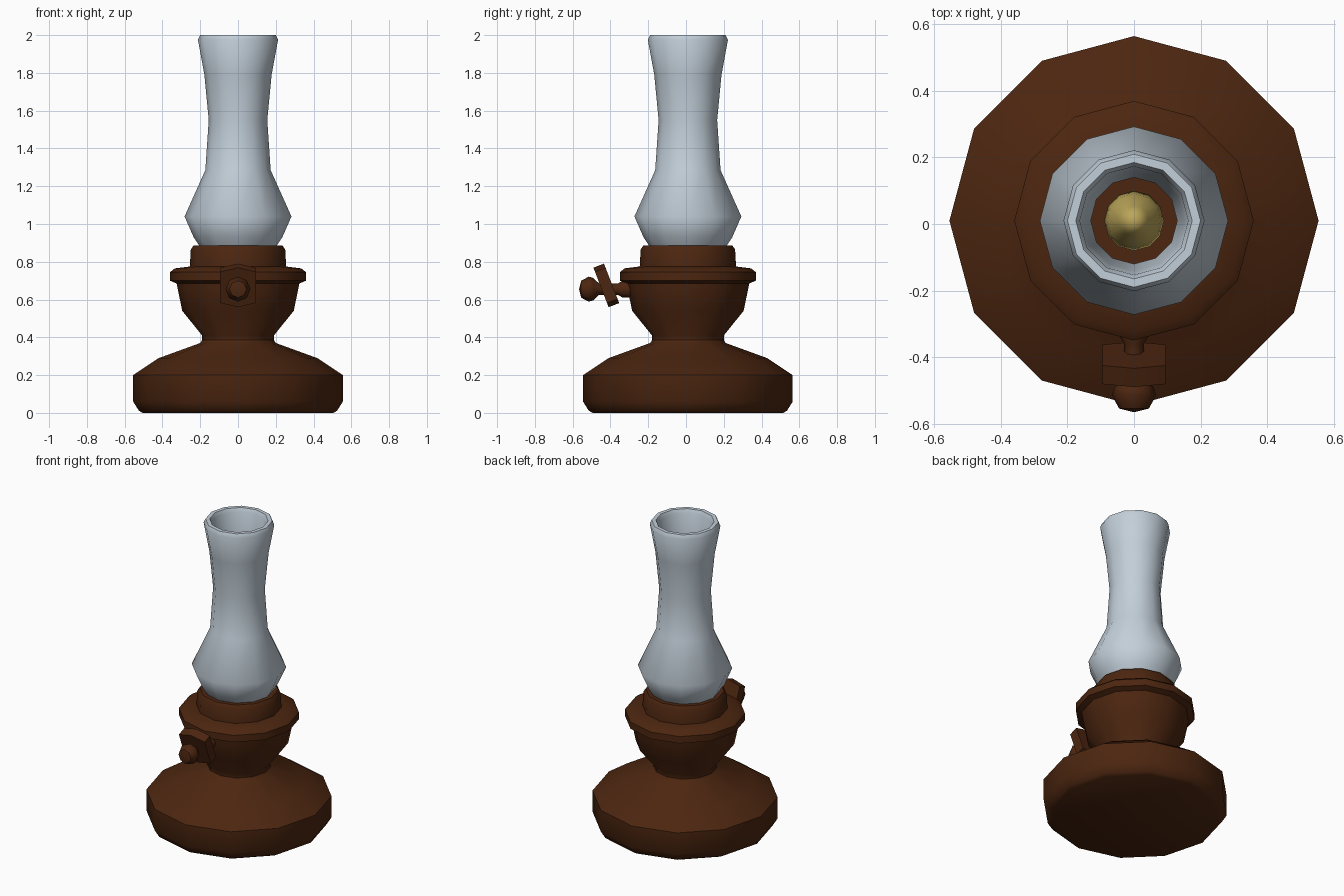
import bpy, bmesh, math
from mathutils import Matrix, Vector

if "Cube" in bpy.data.objects:
    bpy.data.objects.remove(bpy.data.objects["Cube"])


def material(name, rgb):
    m = bpy.data.materials.new(name)
    m.diffuse_color = (*rgb, 1)
    m.use_nodes = True
    m.node_tree.nodes["Principled BSDF"].inputs["Base Color"].default_value = m.diffuse_color
    return m


BROWN = material("dark brown metal", (0.072, 0.019, 0.005))
GLASS = material("pale grey glass", (0.54, 0.62, 0.69))
YELLOW = material("flame yellow", (0.50, 0.38, 0.10))


def finish(name, bm, mat, angle=48):
    bmesh.ops.recalc_face_normals(bm, faces=bm.faces)
    mesh = bpy.data.meshes.new(name)
    bm.to_mesh(mesh)
    bm.free()
    mesh.materials.append(mat)
    ob = bpy.data.objects.new(name, mesh)
    bpy.context.collection.objects.link(ob)
    bpy.ops.object.select_all(action='DESELECT')
    ob.select_set(True)
    bpy.context.view_layer.objects.active = ob
    bpy.ops.object.shade_smooth_by_angle(angle=math.radians(angle))
    return ob


def lathe(name, profile, mat, sides=12, closed=False, matrix=None, angle=48):
    """Spin (radius, height) points around z; points with radius 0 become poles."""
    bm = bmesh.new()
    rings = []
    for r, z in profile:
        n = sides if r > 0 else 1
        rings.append([bm.verts.new((r * math.cos(2 * math.pi * i / sides),
                                    r * math.sin(2 * math.pi * i / sides), z))
                      for i in range(n)])
    pairs = list(zip(rings, rings[1:]))
    if closed:
        pairs.append((rings[-1], rings[0]))
    for a, b in pairs:
        for i in range(sides):
            j = (i + 1) % sides
            quad = [a[i % len(a)], a[j % len(a)], b[j % len(b)], b[i % len(b)]]
            bm.faces.new(list(dict.fromkeys(quad)))
    bm.transform(matrix or Matrix.Translation((0, 0.01, 0)))
    return finish(name, bm, mat, angle)


# Wide foot
lathe("lamp_base", [(0, 0), (0.505, 0), (0.525, 0.012), (0.555, 0.06), (0.555, 0.2),
                    (0.42, 0.29), (0.2, 0.37), (0.19, 0.385), (0, 0.385)], BROWN)

# Bowl, flange and burner collar
lathe("burner_bowl", [(0, 0.375), (0.19, 0.375), (0.19, 0.41), (0.295, 0.54), (0.32, 0.66),
                      (0.325, 0.685), (0.36, 0.7), (0.36, 0.745), (0.335, 0.765),
                      (0.255, 0.775), (0.25, 0.865), (0.235, 0.887), (0, 0.887)], BROWN)

# Hollow glass chimney with rounded rim
lathe("glass_chimney", [(0.205, 0.885), (0.235, 0.93), (0.283, 1.04), (0.173, 1.285),
                        (0.155, 1.55), (0.178, 1.79), (0.212, 1.975), (0.2, 2.0),
                        (0.175, 2.0), (0.163, 1.975), (0.15, 1.79), (0.13, 1.55),
                        (0.145, 1.285), (0.25, 1.04), (0.2, 0.93), (0.18, 0.885)],
      GLASS, closed=True)

# Flame inside the chimney
lathe("flame", [(0, 0.88), (0.05, 0.89), (0.09, 0.97), (0.08, 1.03), (0.045, 1.11),
                (0, 1.2)], YELLOW)

# Wick knob: stem with ball end, lathed along -y
along = Matrix.Translation((0, 0, 0.655)) @ Matrix.Rotation(math.pi / 2, 4, 'X')
lathe("knob_stem", [(0, 0.26), (0.045, 0.26), (0.045, 0.335), (0.03, 0.36), (0.03, 0.46),
                    (0.06, 0.492), (0.066, 0.515), (0.045, 0.555), (0, 0.566)],
      BROWN, sides=8, matrix=along)

# Tilted six-sided thumb plate
bm = bmesh.new()
outline = [(0, 0.112), (0.094, 0.088), (0.094, -0.088),
           (0, -0.112), (-0.094, -0.088), (-0.094, 0.088)]
face = bm.faces.new([bm.verts.new((x, 0.03, z)) for x, z in outline])
ext = bmesh.ops.extrude_face_region(bm, geom=[face])
bmesh.ops.translate(bm, vec=Vector((0, -0.06, 0)),
                    verts=[v for v in ext["geom"] if isinstance(v, bmesh.types.BMVert)])
if face.is_valid and not any(len(e.link_faces) == 2 for e in face.edges):
    bm.faces.new(face.verts)
bm.transform(Matrix.Translation((0, -0.422, 0.675)) @ Matrix.Rotation(math.radians(21), 4, 'X'))
finish("knob_plate", bm, BROWN)
